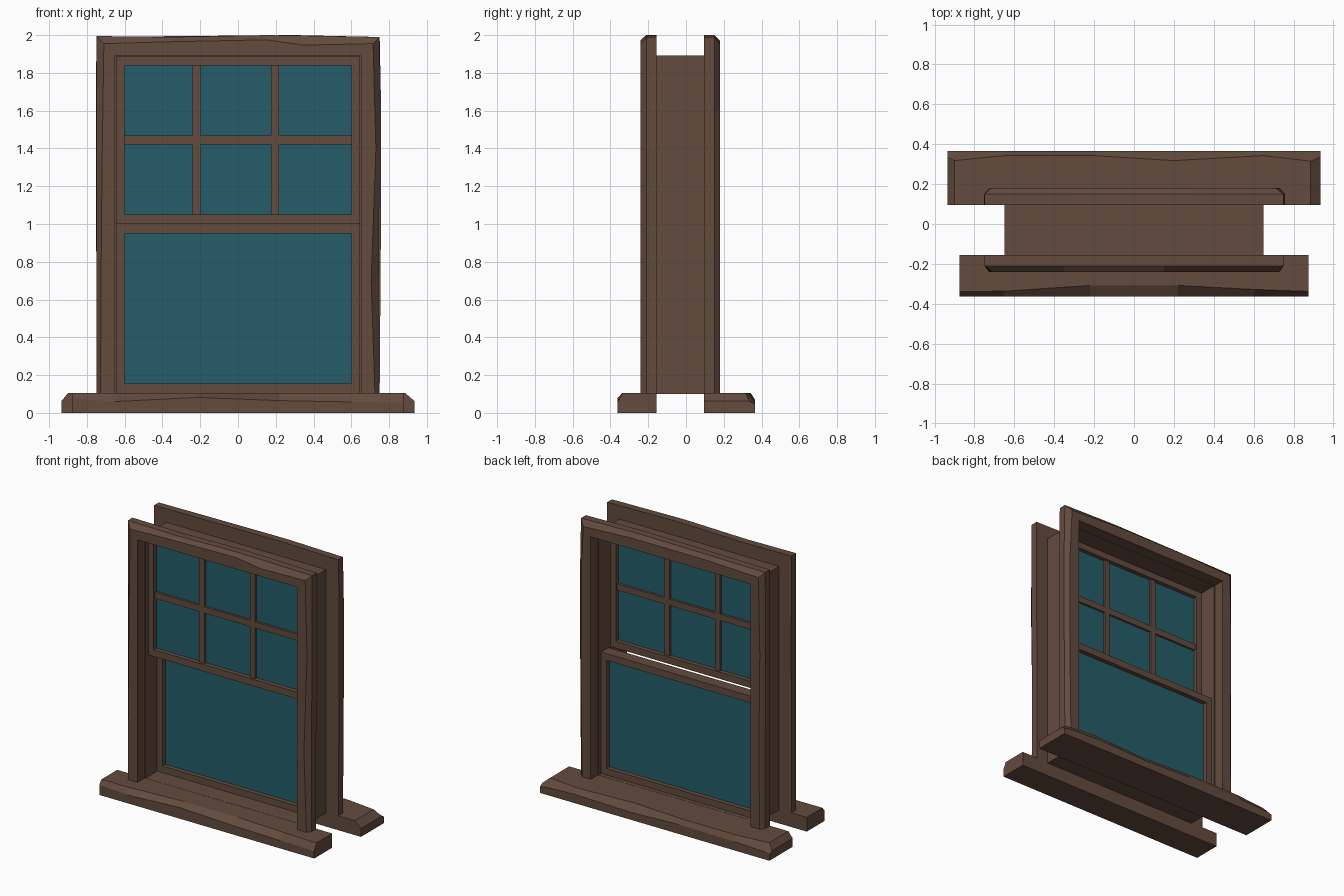
import bpy, bmesh

if "Cube" in bpy.data.objects:
    bpy.data.objects.remove(bpy.data.objects["Cube"])

def material(name, rgb):
    m = bpy.data.materials.new(name)
    m.diffuse_color = (*rgb, 1)
    m.use_nodes = True
    m.node_tree.nodes["Principled BSDF"].inputs["Base Color"].default_value = m.diffuse_color
    return m

WOOD = material("brown_wood", (0.125, 0.07, 0.048))
GLASS = material("teal_glass", (0.018, 0.107, 0.138))

def finish(name, bm, mat):
    bmesh.ops.recalc_face_normals(bm, faces=bm.faces)
    me = bpy.data.meshes.new(name)
    bm.to_mesh(me)
    bm.free()
    me.materials.append(mat)
    ob = bpy.data.objects.new(name, me)
    bpy.context.collection.objects.link(ob)
    return ob

def add_box(bm, x0, x1, y0, y1, z0, z1):
    r = bmesh.ops.create_cube(bm, size=1)
    for v in r["verts"]:
        v.co.x = x0 if v.co.x < 0 else x1
        v.co.y = y0 if v.co.y < 0 else y1
        v.co.z = z0 if v.co.z < 0 else z1

def boxes(name, mat, *dims):
    bm = bmesh.new()
    for d in dims:
        add_box(bm, *d)
    return finish(name, bm, mat)

def loft(name, sections):
    """Join equal-sized cross-sections and cap both ends."""
    bm = bmesh.new()
    rings = [[bm.verts.new(p) for p in s] for s in sections]
    n = len(rings[0])
    for a, b in zip(rings, rings[1:]):
        for i in range(n):
            j = (i + 1) % n
            bm.faces.new((a[i], a[j], b[j], b[i]))
    bm.faces.new(rings[0])
    bm.faces.new(rings[-1])
    return finish(name, bm, WOOD)

# Sills: worn chamfer along the outer top edge; stations are x, chamfer depth, lower z, top z
def sill(name, y_in, y_out, stations):
    s = 1 if y_out > y_in else -1
    loft(name, [[(x, y_in, 0), (x, y_out, 0), (x, y_out, zl),
                 (x, y_out - s * d, zt), (x, y_in, zt)] for x, d, zl, zt in stations])

sill("front_sill", -0.155, -0.363, [
    (-0.875, 0.025, 0.075, 0.105), (-0.65, 0.026, 0.06, 0.105), (-0.22, 0.055, 0.082, 0.105),
    (0.22, 0.055, 0.065, 0.105), (0.6, 0.035, 0.058, 0.105), (0.875, 0.025, 0.055, 0.105)])
sill("back_sill", 0.095, 0.365, [
    (-0.935, 0.03, 0.045, 0.062), (-0.9, 0.047, 0.055, 0.105), (-0.65, 0.022, 0.065, 0.105),
    (-0.2, 0.022, 0.07, 0.105), (0.2, 0.047, 0.055, 0.105), (0.65, 0.022, 0.065, 0.105),
    (0.885, 0.05, 0.055, 0.105), (0.935, 0.03, 0.045, 0.062)])

# Casings: three-sided trim with an uneven chamfer on the outer face edge
def casing(name, y_in, y_out, stations):
    s = 1 if y_out > y_in else -1
    secs = []
    for ox, oz, c in stations:
        ix = max(-0.65, min(0.65, ox))
        iz = min(1.89, oz)
        cx = c * ((ix > ox) - (ix < ox))
        cz = -c if oz > 1.89 else 0
        secs.append([(ix, y_in, iz), (ix, y_out, iz), (ox + cx, y_out, oz + cz),
                     (ox, y_out - s * 0.03, oz), (ox, y_in, oz)])
    loft(name, secs)

casing("front_casing", -0.155, -0.24, [
    (-0.75, 0.1, 0.022), (-0.75, 0.7, 0.025), (-0.748, 1.3, 0.028), (-0.75, 1.995, 0.04),
    (-0.35, 1.99, 0.025), (0.15, 2.0, 0.025), (0.35, 1.997, 0.05),
    (0.75, 1.99, 0.035), (0.75, 1.4, 0.02), (0.745, 0.7, 0.04), (0.745, 0.1, 0.02)])
casing("back_casing", 0.095, 0.18, [
    (-0.75, 0.1, 0.025), (-0.75, 0.7, 0.03), (-0.752, 1.4, 0.025), (-0.75, 1.99, 0.035),
    (-0.3, 1.995, 0.025), (0.3, 2.0, 0.03), (0.75, 1.99, 0.04),
    (0.758, 1.6, 0.03), (0.756, 0.9, 0.025), (0.75, 0.1, 0.03)])

# Jamb lining: thin box tube joining the two casings
J, T = 0.65, 0.006
boxes("jamb_lining", WOOD,
      (-J, -J + T, -0.156, 0.096, 0.1, 1.892), (J - T, J, -0.156, 0.096, 0.1, 1.892),
      (-J, J, -0.156, 0.096, 1.886, 1.892), (-J, J, -0.156, 0.096, 0.1, 0.106))

# Sashes and glass panes
def sash(name, y0, y1, z0, z1):
    w, b, t = 0.6, z0 + 0.05, z1 - 0.05
    boxes(name + "_sash", WOOD,
          (-0.646, -w, y0, y1, z0, z1), (w, 0.646, y0, y1, z0, z1),
          (-w, w, y0, y1, z0, b), (-w, w, y0, y1, t, z1))
    m = (y0 + y1) / 2
    boxes(name + "_glass", GLASS, (-w, w, m - 0.01, m + 0.01, b, t))

sash("upper", -0.123, -0.04, 1.0, 1.89)
sash("lower", -0.02, 0.066, 0.105, 1.0)

# Glazing bars dividing the upper sash into six panes
bars = (-0.108, -0.055)
boxes("glazing_bars", WOOD,
      (-0.24, -0.198, *bars, 1.05, 1.84), (0.174, 0.216, *bars, 1.05, 1.84),
      (-0.6, 0.6, *bars, 1.422, 1.468))
